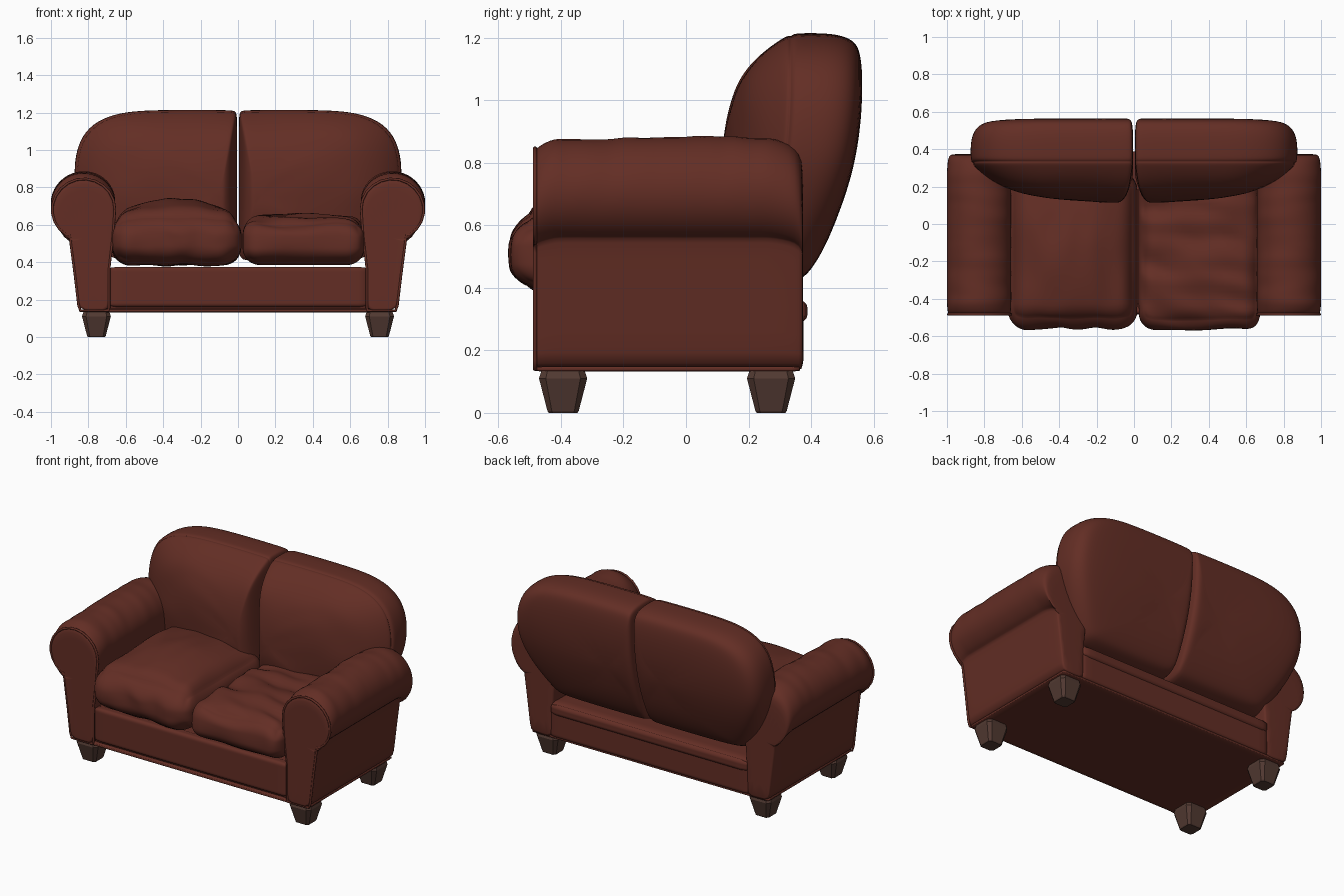
import bpy, bmesh, math
from mathutils import Vector, noise

cube = bpy.data.objects.get("Cube")
if cube:
    bpy.data.objects.remove(cube, do_unlink=True)


def material(name, color):
    m = bpy.data.materials.new(name)
    m.use_nodes = True
    m.diffuse_color = color
    bsdf = m.node_tree.nodes["Principled BSDF"]
    bsdf.inputs["Base Color"].default_value = color
    bsdf.inputs["Roughness"].default_value = 0.6
    return m


LEATHER = material("brown leather", (0.125, 0.027, 0.018, 1))
WOOD = material("dark wood", (0.085, 0.042, 0.032, 1))


def finish(name, bm, mat, mirror=False, subsurf=0, smooth=True):
    bmesh.ops.recalc_face_normals(bm, faces=bm.faces)
    mesh = bpy.data.meshes.new(name)
    bm.to_mesh(mesh)
    bm.free()
    mesh.materials.append(mat)
    obj = bpy.data.objects.new(name, mesh)
    bpy.context.collection.objects.link(obj)
    if smooth:
        for p in mesh.polygons:
            p.use_smooth = True
    if mirror:
        mod = obj.modifiers.new("Mirror", 'MIRROR')
        mod.use_mirror_merge = False
    if subsurf:
        mod = obj.modifiers.new("Subdivision", 'SUBSURF')
        mod.levels = mod.render_levels = subsurf
    return obj


def loft(rings):
    """Skin a list of closed point rings and cap both ends."""
    bm = bmesh.new()
    loops = [[bm.verts.new(p) for p in ring] for ring in rings]
    n = len(loops[0])
    for a, b in zip(loops, loops[1:]):
        for i in range(n):
            j = (i + 1) % n
            bm.faces.new((a[i], a[j], b[j], b[i]))
    bm.faces.new(loops[0])
    bm.faces.new(loops[-1])
    return bm


def rounded_box(name, lo, hi, r, warp=None, cuts=4):
    """Gridded box with rounded edges and an optional shape function."""
    lo, hi = Vector(lo), Vector(hi)
    half, mid = (hi - lo) / 2, (hi + lo) / 2
    bm = bmesh.new()
    bmesh.ops.create_cube(bm, size=2)
    bmesh.ops.subdivide_edges(bm, edges=bm.edges[:], cuts=cuts, use_grid_fill=True)
    for v in bm.verts:
        u = v.co.copy()
        p = Vector(u[i] * half[i] for i in range(3))
        q = Vector(max(-half[i] + r, min(half[i] - r, p[i])) for i in range(3))
        if (p - q).length > 1e-6:
            p = q + (p - q).normalized() * r
        if warp:
            p += warp(u, p)
        v.co = p + mid
    return finish(name, bm, LEATHER)


# Base frame, with a recessed front rail panel and welt along the bottom
rounded_box("base_frame", (-0.72, -0.465, 0.14), (0.72, 0.375, 0.37), 0.025, cuts=30)
rounded_box("front_rail", (-0.69, -0.482, 0.16), (0.69, -0.42, 0.375), 0.02, cuts=30)
rounded_box("back_rail", (-0.7, 0.3, 0.29), (0.7, 0.388, 0.36), 0.025, cuts=30)
rounded_box("bottom_welt", (-0.84, -0.485, 0.132), (0.84, 0.365, 0.15), 0.008, cuts=30)

# Rolled arms: a scroll section carried from front to back
section = [(0.845, 0.14), (0.69, 0.14), (0.685, 0.16), (0.685, 0.38), (0.665, 0.55)]
for k in range(15):
    a = math.radians(180 - k * 17)
    section.append((0.828 + 0.175 * math.cos(a), 0.71 + 0.172 * math.sin(a)))
section += [(0.905, 0.565), (0.9, 0.53), (0.875, 0.34), (0.855, 0.17)]


def arm_ring(y, sx, sz):
    ring = []
    for x, z in section:
        top = max(0, min(1, (z - 0.55) / 0.25))
        fold = 0.012 * top * noise.noise(Vector((x * 3, y * 14, z * 3))) * sz
        ring.append((0.785 + (x - 0.785) * (sx + fold), y, 0.14 + (z - 0.14) * sz + fold))
    return ring


ends = [(-0.487, 0.8, 0.84), (-0.49, 0.93, 0.93), (-0.478, 0.97, 0.96), (-0.45, 0.99, 0.98)]
arm = ends + [(-0.42 + 0.03 * k, 1, 1) for k in range(24)]
arm += [(0.31, 0.99, 0.985), (0.35, 0.97, 0.96), (0.372, 0.92, 0.91), (0.374, 0.8, 0.82)]
finish("arms", loft([arm_ring(*s) for s in arm]), LEATHER, mirror=True, subsurf=1)

# Piping around the front face of each arm
for side, label in ((1, "left"), (-1, "right")):
    curve = bpy.data.curves.new(label + "_arm_piping", 'CURVE')
    curve.dimensions = '3D'
    curve.bevel_depth = 0.007
    curve.bevel_resolution = 2
    spline = curve.splines.new('POLY')
    ring = arm_ring(-0.483, 0.96, 0.953)
    spline.points.add(len(ring) - 1)
    for point, (x, y, z) in zip(spline.points, ring):
        point.co = (side * x, y, z, 1)
    spline.use_cyclic_u = True
    curve.materials.append(LEATHER)
    bpy.context.collection.objects.link(bpy.data.objects.new(label + "_arm_piping", curve))

# Backrest halves: rounded outline, bulging front pillow and leaning back shell
outline = [(0.004, 0.42), (0.004, 0.6), (0.004, 0.8), (0.004, 1.0), (0.004, 1.18),
           (0.012, 1.208), (0.04, 1.213), (0.25, 1.215), (0.45, 1.213), (0.6, 1.205),
           (0.73, 1.17), (0.82, 1.1), (0.865, 1.0), (0.878, 0.88), (0.865, 0.76),
           (0.8, 0.6), (0.7, 0.44), (0.66, 0.41), (0.4, 0.405), (0.03, 0.405)]


def back_ring(scale, y):
    ring = []
    for x, z in outline:
        px, pz = 0.1 + (x - 0.1) * scale, 0.75 + (z - 0.75) * scale
        lean = 0.45 * max(0, 1.05 - pz) ** 2 * max(0, min(1, (y - 0.15) / 0.35))
        fold = 0.02 * noise.noise(Vector((px * 5 + pz * 4, pz * 2, 3))) if y < 0.26 else 0
        ring.append((px, y - lean + fold, pz))
    return ring


profile = [(0.1, 0.122), (0.3, 0.125), (0.5, 0.142), (0.65, 0.165), (0.77, 0.2), (0.88, 0.25),
           (0.96, 0.305), (0.985, 0.328), (0.975, 0.335), (0.995, 0.342), (1, 0.37),
           (1, 0.45), (0.98, 0.505), (0.94, 0.54), (0.87, 0.558), (0.65, 0.567), (0.3, 0.567)]
finish("backrest", loft([back_ring(*s) for s in profile]), LEATHER, mirror=True, subsurf=2)


# Seat cushions: one plump and domed, one flatter and creased
def plump(u, p):
    dome = (1 - u.x ** 2) * (1 - 0.75 * u.y ** 2)
    crease = 0.012 * noise.noise(Vector((p.x * 9, p.y * 4, p.z * 9)))
    bulge = -0.03 * (1 - u.z ** 2) if u.y < -0.8 else 0
    return Vector((0, bulge + crease, (0.095 * dome if u.z > 0 else 0) * abs(u.z) + crease))


def creased(u, p):
    dome = (1 - u.x ** 2) * (1 - u.y ** 2)
    crease = 0.03 * noise.noise(Vector((p.x * 5 + p.y * 4, p.y * 9, p.z * 6 + 5)))
    bulge = -0.03 * (1 - u.z ** 2) if u.y < -0.8 else 0
    lift = (0.02 * dome + crease) * max(0, u.z)
    return Vector((0, bulge + crease * 0.4, lift))


rounded_box("right_seat_cushion", (-0.675, -0.53, 0.385), (0.018, 0.28, 0.645), 0.1, plump, 32)
rounded_box("left_seat_cushion", (0.025, -0.535, 0.385), (0.675, 0.28, 0.63), 0.09, creased, 32)

# Tapered wooden feet
for y, label in ((-0.393, "front"), (0.272, "back")):
    rings = []
    for half, z in ((0.046, 0), (0.05, 0.006), (0.077, 0.11), (0.066, 0.145)):
        c = half * 0.72
        corners = [(c, half), (half, c), (half, -c), (c, -half),
                   (-c, -half), (-half, -c), (-half, c), (-c, half)]
        rings.append([(0.757 + dx, y + dy, z) for dx, dy in corners])
    finish(label + "_feet", loft(rings), WOOD, mirror=True, smooth=False)
